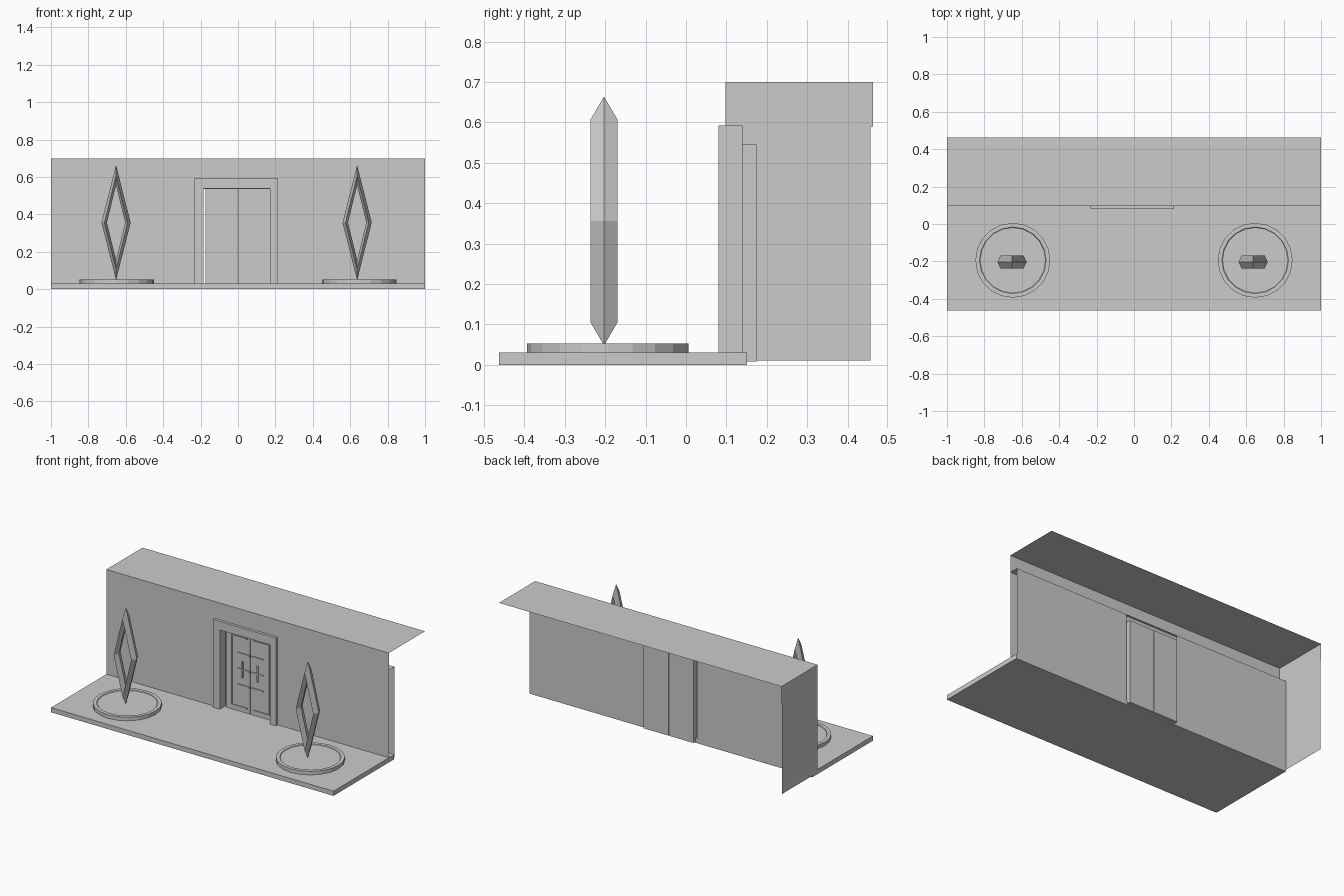
import bpy, bmesh, math

if "Cube" in bpy.data.objects:
    bpy.data.objects.remove(bpy.data.objects["Cube"])


def finish(name, bm):
    mesh = bpy.data.meshes.new(name)
    bm.to_mesh(mesh)
    bm.free()
    ob = bpy.data.objects.new(name, mesh)
    bpy.context.collection.objects.link(ob)
    return ob


def add_box(bm, x0, x1, y0, y1, z0, z1):
    v = bmesh.ops.create_cube(bm, size=1)['verts']
    for p in v:
        p.co = ((x0 + x1) / 2 + p.co.x * (x1 - x0),
                (y0 + y1) / 2 + p.co.y * (y1 - y0),
                (z0 + z1) / 2 + p.co.z * (z1 - z0))


def boxes(name, *specs):
    bm = bmesh.new()
    for s in specs:
        add_box(bm, *s)
    return finish(name, bm)


def sheets(name, *quads):
    # each quad lies flat along one axis: equal min/max on that axis
    bm = bmesh.new()
    for x0, x1, y0, y1, z0, z1 in quads:
        if y0 == y1:
            c = [(x0, y0, z0), (x1, y0, z0), (x1, y0, z1), (x0, y0, z1)]
        elif z0 == z1:
            c = [(x0, y0, z0), (x1, y0, z0), (x1, y1, z0), (x0, y1, z0)]
        else:
            c = [(x0, y1, z0), (x0, y0, z0), (x0, y0, z1), (x0, y1, z1)]
        bm.faces.new([bm.verts.new(p) for p in c])
    return finish(name, bm)


# Ground slab
boxes("floor_slab", (-1, 1, -0.4625, 0.151, 0, 0.03))

# Thin shell building: front with doorway, lower back skin, ledge, roof, one end
F, B, R = 0.0975, 0.155, 0.4625
L0, L1 = -0.185, 0.172
sheets("front_wall", (-1, L0, F, F, 0.01, 0.7), (L1, 1, F, F, 0.01, 0.7),
       (L0, L1, F, F, 0.535, 0.7))
sheets("back_wall", (-1, L0, B, B, 0.008, 0.59), (0.185, 1, B, B, 0.008, 0.59))
sheets("wall_ledge", (-1, 1, F, B, 0.59, 0.59))
sheets("roof", (-1, 1, F, R, 0.7, 0.7))
sheets("end_wall", (-1, -1, F, 0.457, 0.01, 0.59), (-1, -1, F, R, 0.59, 0.7))

# Door frame
boxes("door_frame", (-0.232, L0, 0.08, 0.14, 0.03, 0.592),
      (L1, 0.213, 0.08, 0.14, 0.03, 0.592),
      (L0, L1, 0.08, 0.14, 0.537, 0.592))

# Double door leaves
D = 0.125
boxes("door_leaves", (-0.174, -0.002, D, 0.175, 0.008, 0.545),
      (0.002, 0.178, D, 0.175, 0.008, 0.545))

# Door trim: bracket on each leaf, crossed bars in the middle
t = 0.004
trim = []
for s in (-1, 1):
    def span(a, b):
        return tuple(sorted((s * a, s * b)))
    for z in (0.06, 0.505):
        trim.append((*span(0.022, 0.136), D - 0.006, D, z - t, z + t))
    trim.append((*span(0.128, 0.136), D - 0.006, D, 0.06 + t, 0.505 - t))
    trim.append((*span(0.05, 0.058), D - 0.007, D, 0.25, 0.355))
    for z in (0.2, 0.3, 0.402):
        trim.append((*span(0.004, 0.092), D - 0.006, D, z - t, z + t))
boxes("door_trim", *trim)


# Round plinth with inset top
def plinth(name, x, y):
    bm = bmesh.new()
    n = 20
    rings = []
    for r, z in ((0.2, 0.03), (0.2, 0.053), (0.178, 0.053), (0.175, 0.049)):
        rings.append([bm.verts.new((x + r * math.cos(2 * math.pi * i / n),
                                    y + r * math.sin(2 * math.pi * i / n), z))
                      for i in range(n)])
    for a, b in zip(rings, rings[1:]):
        for i in range(n):
            j = (i + 1) % n
            bm.faces.new((a[i], a[j], b[j], b[i]))
    bm.faces.new(rings[-1])
    bm.faces.new(rings[0][::-1])
    return finish(name, bm)


# Open rhombus sculpture with a diamond cross-section
def rhombus(name, x, y, z):
    bm = bmesh.new()
    loops = []
    for w, h, d in ((0.078, 0.308, 0), (0.062, 0.25, -0.034),
                    (0.049, 0.2, 0), (0.062, 0.25, 0.034)):
        loops.append([bm.verts.new((x + a * w, y + d, z + b * h))
                      for a, b in ((1, 0), (0, 1), (-1, 0), (0, -1))])
    for k in range(4):
        a, b = loops[k], loops[(k + 1) % 4]
        for i in range(4):
            j = (i + 1) % 4
            bm.faces.new((a[i], a[j], b[j], b[i]))
    bmesh.ops.recalc_face_normals(bm, faces=bm.faces)
    return finish(name, bm)


for side, px, sx in (("left", -0.648, -0.652), ("right", 0.648, 0.637)):
    plinth(side + "_plinth", px, -0.194)
    rhombus(side + "_rhombus_sculpture", sx, -0.203, 0.356)
